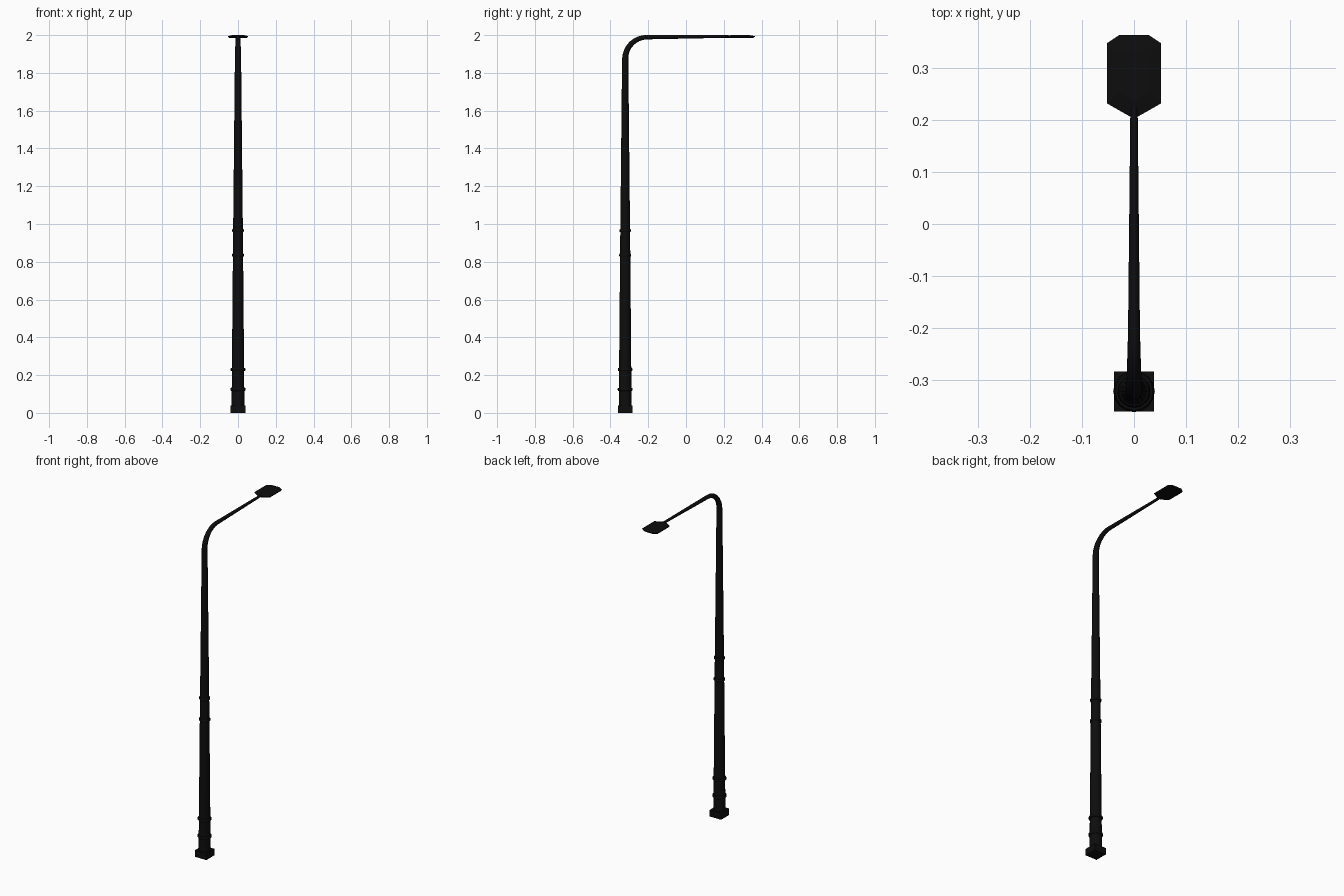
import bpy, bmesh, math
from mathutils import Vector

if "Cube" in bpy.data.objects:
    bpy.data.objects.remove(bpy.data.objects["Cube"])

PY = -0.322          # pole axis in y
SIDES = 16

black = bpy.data.materials.new("matte black")
black.diffuse_color = (0.004, 0.004, 0.004, 1)
black.use_nodes = True
black.node_tree.nodes["Principled BSDF"].inputs["Base Color"].default_value = black.diffuse_color


def finish(name, bm, smooth=True):
    bmesh.ops.recalc_face_normals(bm, faces=bm.faces)
    me = bpy.data.meshes.new(name)
    bm.to_mesh(me)
    bm.free()
    me.materials.append(black)
    ob = bpy.data.objects.new(name, me)
    bpy.context.collection.objects.link(ob)
    if smooth:
        bpy.context.view_layer.objects.active = ob
        ob.select_set(True)
        bpy.ops.object.shade_smooth_by_angle(angle=math.radians(40))
        ob.select_set(False)
    return ob


def sweep(name, path):
    """Tube along a path in the yz plane; stations are (y, z, tilt, radius)."""
    bm = bmesh.new()
    rings = []
    for y, z, tilt, r in path:
        side = Vector((0, math.cos(tilt), -math.sin(tilt)))
        ring = []
        for i in range(SIDES):
            a = 2 * math.pi * i / SIDES
            p = Vector((r * math.cos(a), y, z)) + side * r * math.sin(a)
            ring.append(bm.verts.new(p))
        rings.append(ring)
    for a, b in zip(rings, rings[1:]):
        for i in range(SIDES):
            j = (i + 1) % SIDES
            bm.faces.new((a[i], a[j], b[j], b[i]))
    bm.faces.new(rings[0])
    bm.faces.new(rings[-1])
    return finish(name, bm)


# Square foot
bm = bmesh.new()
bmesh.ops.create_cube(bm, size=1)
for v in bm.verts:
    v.co = (v.co.x * 0.077, PY + v.co.y * 0.077, 0.02 + v.co.z * 0.04)
finish("base_block", bm, smooth=False)

# Tapered pole bending into the horizontal arm
BEND, Z0 = 0.115, 1.874
path = [(PY, 0.03, 0, 0.034), (PY, 0.9, 0, 0.0265), (PY, Z0, 0, 0.0165)]
for k in range(1, 9):
    t = math.pi / 2 * k / 8
    path.append((PY + BEND * (1 - math.cos(t)), Z0 + BEND * math.sin(t),
                 t, 0.0165 - 0.005 * k / 8))
path.append((0.225, 1.993, math.pi / 2, 0.007))
sweep("pole_and_arm", path)

# Raised collars
for n, (z, r) in enumerate([(0.125, 0.040), (0.23, 0.039),
                            (0.835, 0.032), (0.965, 0.031)]):
    prof = [(-0.008, r - 0.010), (-0.008, r - 0.003), (-0.004, r),
            (0.004, r), (0.008, r - 0.003), (0.008, r - 0.010)]
    sweep(f"collar_{n + 1}", [(PY, z + dz, 0, rr) for dz, rr in prof])

# Lamp head: thin eight-sided shell, domed across its width
outline = [(0.008, 0.207), (0.052, 0.232), (0.052, 0.348), (0.028, 0.364)]
outline += [(-x, y) for x, y in reversed(outline)]
bm = bmesh.new()
layers = []
for z, s in [(1.986, 0.92), (1.991, 1.0), (1.995, 1.0), (2.0, 0.6)]:
    layers.append([bm.verts.new((x * s, 0.287 + (y - 0.287) * s, z))
                   for x, y in outline])
for a, b in zip(layers, layers[1:]):
    for i in range(8):
        j = (i + 1) % 8
        bm.faces.new((a[i], a[j], b[j], b[i]))
bm.faces.new(layers[0])
bm.faces.new(layers[-1])
finish("lamp_head", bm, smooth=False)
